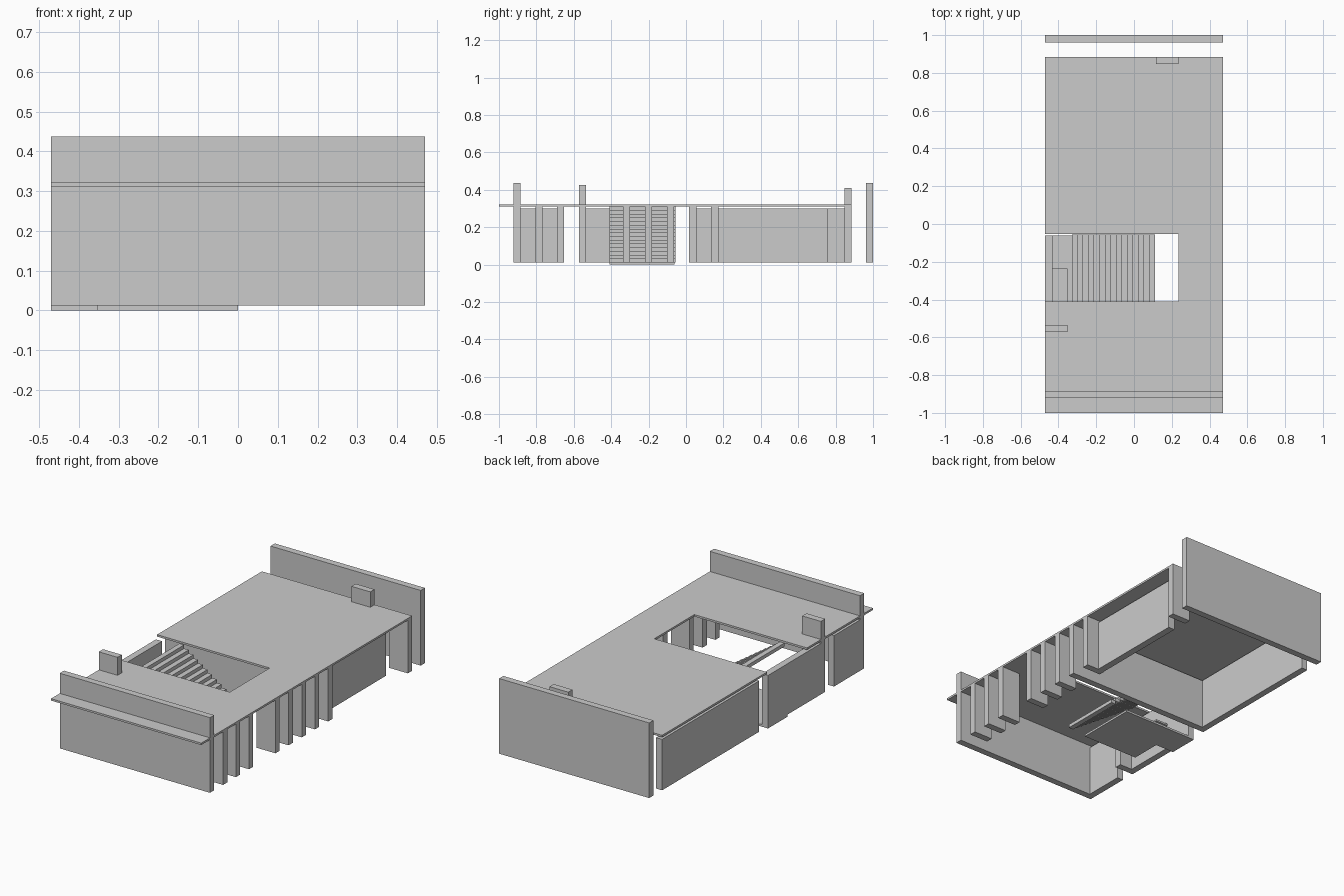
import bpy

if "Cube" in bpy.data.objects:
    bpy.data.objects.remove(bpy.data.objects["Cube"])

def box(name, x0, x1, y0, y1, z0, z1):
    bpy.ops.mesh.primitive_cube_add(size=1, location=((x0+x1)/2, (y0+y1)/2, (z0+z1)/2))
    o = bpy.context.object
    o.name = name
    o.scale = (x1-x0, y1-y0, z1-z0)
    bpy.ops.object.transform_apply(location=False, rotation=False, scale=True)
    return o

def extrude_profile(name, pts, z0, z1):
    n = len(pts)
    verts = [(x, y, z) for z in (z0, z1) for x, y in pts]
    faces = [tuple(reversed(range(n))), tuple(range(n, 2*n))]
    faces += [(i, (i+1) % n, n+(i+1) % n, n+i) for i in range(n)]
    me = bpy.data.meshes.new(name)
    me.from_pydata(verts, [], faces)
    o = bpy.data.objects.new(name, me)
    bpy.context.collection.objects.link(o)
    return o

X = 0.47      # half width
G = 0.012     # wall foot height
T = 0.038     # wall thickness
W = 0.30      # low wall top
S0, S1 = 0.312, 0.323   # floor slab

# Upper floor slab with stair opening, open to the left side
extrude_profile("floor_slab", [(-X, -1), (X, -1), (X, 0.885), (-X, 0.885), (-X, -0.052),
                               (0.235, -0.052), (0.235, -0.41), (-X, -0.41)], S0, S1)

# Tall end walls
box("front_wall", -X, X, -0.922, -0.884, G, 0.437)
box("back_wall", -X, X, 0.962, 1.0, G, 0.437)

# Row of fins on the right side
for i, y in enumerate((-0.805, -0.69, -0.573, -0.337, -0.219, -0.101, 0.017, 0.135, 0.847)):
    box(f"right_fin_{i}", 0.353, X, y, y+T, G, S0)

# Recessed right wall and cross wall
box("right_wall", 0.355, 0.395, 0.16, 0.76, G, W)
box("cross_wall", -X, 0.36, 0.017, 0.055, G, W)

# Left wall in three lengths
for i, (a, b) in enumerate(((-0.9, -0.652), (-0.56, -0.062), (0.03, 0.885))):
    box(f"left_wall_{i}", -X, -X+T, a, b, G, W)

# Posts above the slab
box("left_post", -X, -0.353, -0.573, -0.535, G, 0.425)
box("back_post", 0.117, 0.235, 0.847, 0.885, S1, 0.41)

# Stair base plate with notch, and half landing
extrude_profile("stair_base", [(-0.353, -0.41), (0, -0.41), (0, -0.062), (-X, -0.062),
                               (-X, -0.235), (-0.353, -0.235)], 0, G)
box("half_landing", -X+T, -0.353, -0.41, -0.235, 0.15, 0.16)

# Stair rising towards the left
N = 15
run, rise = 0.44/N, (S0-G)/N
for i in range(N):
    x1 = 0.112 - i*run
    box(f"step_{i}", x1-run, x1, -0.41, -0.055, G+i*rise, G+(i+1)*rise)
